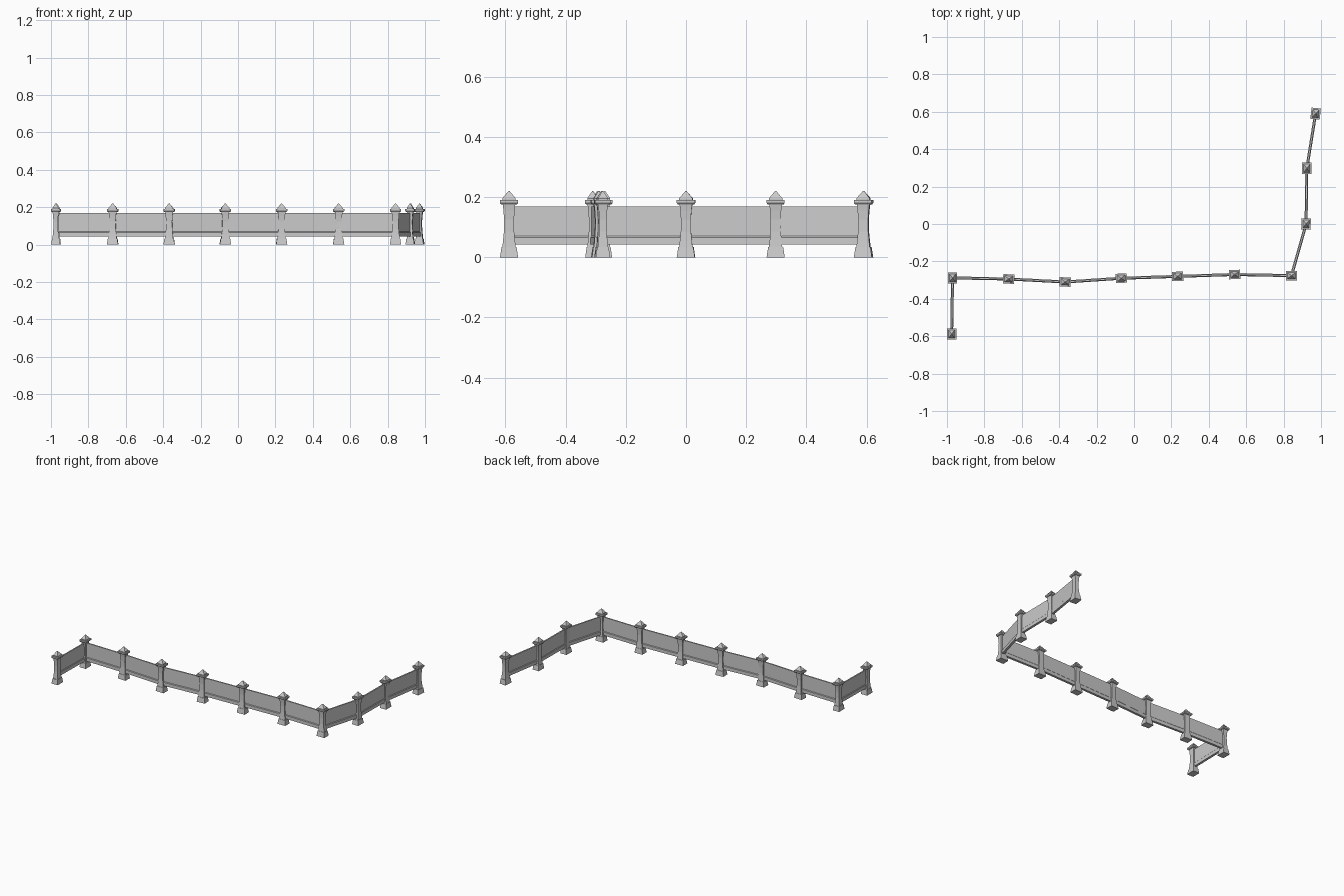
import bpy, bmesh, math
from mathutils import Vector

cube = bpy.data.objects.get("Cube")
if cube:
    bpy.data.objects.remove(cube, do_unlink=True)

stone = bpy.data.materials.new("pale_stone")
stone.use_nodes = True
COLOUR = (0.6, 0.6, 0.6, 1)
stone.diffuse_color = COLOUR
stone.node_tree.nodes["Principled BSDF"].inputs["Base Color"].default_value = COLOUR


def finish(name, bm):
    bmesh.ops.recalc_face_normals(bm, faces=bm.faces)
    mesh = bpy.data.meshes.new(name)
    bm.to_mesh(mesh)
    bm.free()
    mesh.materials.append(stone)
    obj = bpy.data.objects.new(name, mesh)
    bpy.context.collection.objects.link(obj)
    return obj


def stack(bm, rings):
    """Closed solid through rectangular rings of (z, length, depth)."""
    loops = [[bm.verts.new((sx * l / 2, sy * d / 2, z))
              for sx, sy in ((-1, -1), (1, -1), (1, 1), (-1, 1))]
             for z, l, d in rings]
    for a, b in zip(loops, loops[1:]):
        for i in range(4):
            j = (i + 1) % 4
            bm.faces.new((a[i], a[j], b[j], b[i]))
    bm.faces.new(loops[0][::-1])
    bm.faces.new(loops[-1])


BASE = [(0, .060, .048), (.034, .050, .038)]
SHAFT = [(.034, .044, .034), (.055, .040, .030), (.085, .034, .025),
         (.125, .033, .024), (.155, .037, .028), (.176, .042, .033)]
CAP = [(.175, .052, .042), (.180, .060, .050), (.190, .060, .050)]
ROOF = [(.190, .044, .034), (.196, .044, .034), (.220, .004, .003)]


def post(index, location, angle):
    bm = bmesh.new()
    for rings in (BASE, SHAFT, CAP, ROOF):
        stack(bm, rings)
    obj = finish(f"post_{index}", bm)
    obj.location = (*location, 0)
    obj.rotation_euler.z = math.radians(angle)


def wall(index, start, end):
    a, b = Vector(start), Vector(end)
    span = b - a
    bm = bmesh.new()
    # thick plinth with a sloped ledge, then the thin panel above it
    n = span.length
    stack(bm, [(.043, n, .016), (.066, n, .016), (.070, n, .009), (.168, n, .009)])
    obj = finish(f"wall_{index}", bm)
    obj.location = (*((a + b) / 2), 0)
    obj.rotation_euler.z = math.atan2(span.y, span.x)


# Post position and turn, following the line of the fence
POSTS = [((-.975, -.588), 90), ((-.970, -.288), 90), ((-.670, -.294), -3),
         ((-.368, -.310), -2), ((-.068, -.290), 3), ((.233, -.280), 2),
         ((.538, -.270), 1), ((.842, -.276), 0), ((.920, 0), 88),
         ((.924, .298), 90), ((.971, .590), 84)]

for i, (place, turn) in enumerate(POSTS, 1):
    post(i, place, turn)
for i, (first, second) in enumerate(zip(POSTS, POSTS[1:]), 1):
    wall(i, first[0], second[0])
